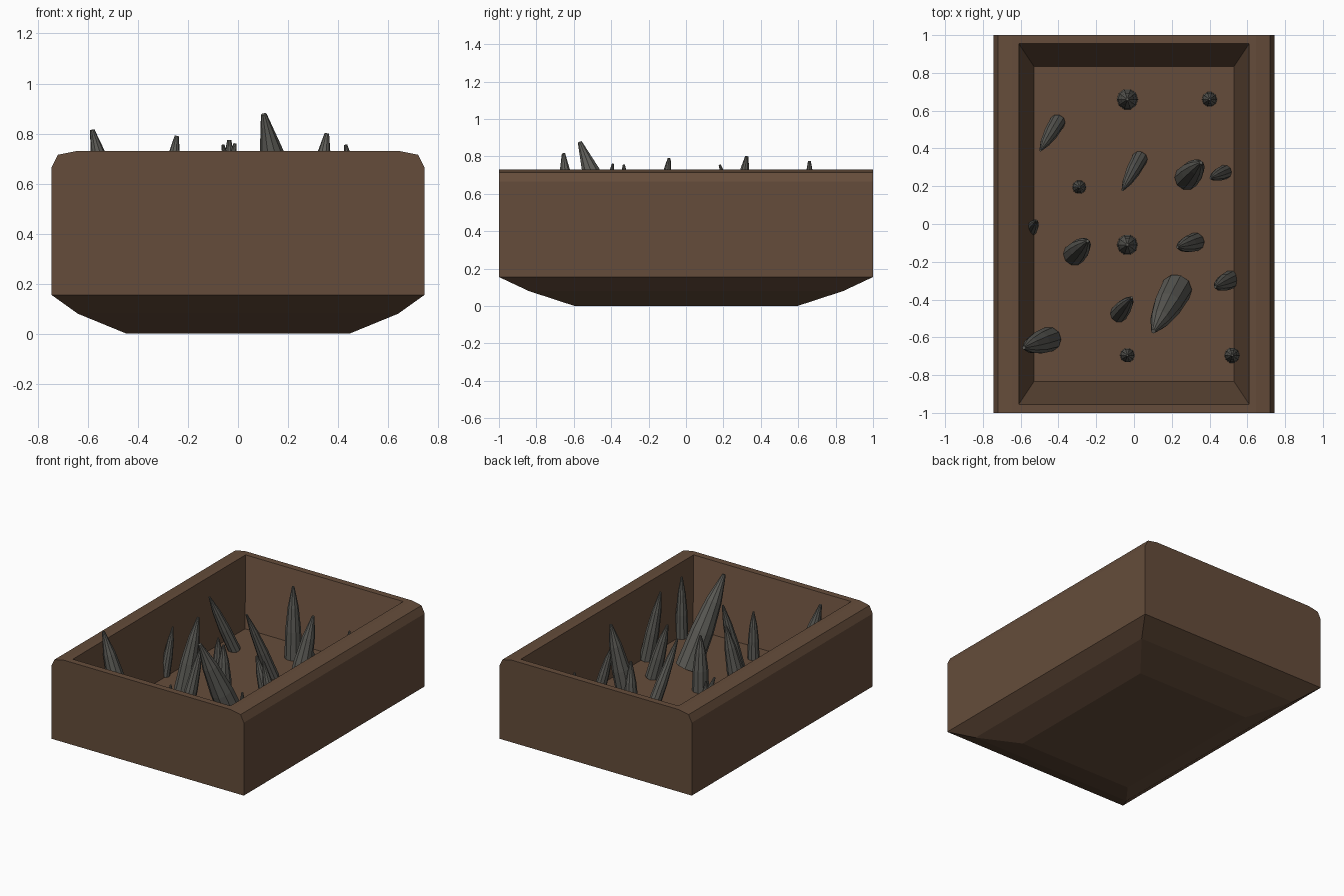
import bpy, bmesh, math
from mathutils import Vector

if "Cube" in bpy.data.objects:
    bpy.data.objects.remove(bpy.data.objects["Cube"])


def material(name, rgb):
    m = bpy.data.materials.new(name)
    m.diffuse_color = (*rgb, 1)
    m.use_nodes = True
    m.node_tree.nodes["Principled BSDF"].inputs["Base Color"].default_value = m.diffuse_color
    return m


brown = material("brown_wood", (0.13, 0.073, 0.043))
grey = material("dark_grey_stone", (0.112, 0.11, 0.098))


def loft(name, rings, mat):
    """Skin a closed solid through rings of equal point count, capping both ends."""
    bm = bmesh.new()
    loops = [[bm.verts.new(p) for p in ring] for ring in rings]
    n = len(loops[0])
    for a, b in zip(loops, loops[1:]):
        for i in range(n):
            j = (i + 1) % n
            bm.faces.new((a[i], a[j], b[j], b[i]))
    bm.faces.new(loops[0][::-1])
    bm.faces.new(loops[-1])
    bmesh.ops.recalc_face_normals(bm, faces=bm.faces)
    me = bpy.data.meshes.new(name)
    bm.to_mesh(me)
    bm.free()
    me.materials.append(mat)
    ob = bpy.data.objects.new(name, me)
    bpy.context.collection.objects.link(ob)
    return ob


def rect(x, y, z):
    return [(-x, -y, z), (x, -y, z), (x, y, z), (-x, y, z)]


# Pit box: tapered underside, straight walls, bevelled rim, sloping hollow
FLOOR = 0.28
loft("pit_box", [rect(*r) for r in (
    (0.445, 0.595, 0), (0.64, 0.84, 0.08), (0.745, 1, 0.155),
    (0.745, 1, 0.665), (0.72, 1, 0.715), (0.645, 1, 0.73),
    (0.61, 0.955, 0.73), (0.53, 0.835, FLOOR))], brown)


# Spikes: ten-sided, slightly bulging, blunt tip
def spike(name, base, tip, radius):
    base, tip = Vector(base), Vector(tip)
    axis = tip - base
    turn = Vector((0, 0, 1)).rotation_difference(axis)
    rings = []
    for t, k in ((0, 1), (0.4, 0.9), (0.72, 0.62), (1, 0.14)):
        rings.append([base + axis * t + turn @ Vector((
            radius * k * math.cos(a), radius * k * math.sin(a), 0))
            for a in (math.tau * i / 10 for i in range(10))])
    loft(name, rings, grey)


# Upright spikes: x, y, tip height, radius
upright = [
    (-0.035, 0.66, 0.775, 0.056), (0.40, 0.66, 0.58, 0.04),
    (-0.29, 0.195, 0.525, 0.037), (-0.035, -0.11, 0.66, 0.055),
    (-0.035, -0.695, 0.605, 0.039), (0.52, -0.695, 0.70, 0.042),
]
for i, (x, y, z, r) in enumerate(upright):
    spike(f"upright_spike_{i + 1}", (x, y, FLOOR - 0.01), (x, y, z), r)

# Leaning spikes: base x, y, tip x, y, z, radius
leaning = [
    (-0.405, 0.54, -0.495, 0.39, 0.683, 0.042),
    (0.03, 0.345, -0.06, 0.18, 0.755, 0.042),
    (0.28, 0.245, 0.355, 0.325, 0.80, 0.066),
    (0.48, 0.275, 0.405, 0.243, 0.60, 0.038),
    (-0.545, -0.03, -0.517, 0.018, 0.61, 0.033),
    (-0.315, -0.16, -0.245, -0.09, 0.79, 0.06),
    (0.325, -0.095, 0.23, -0.123, 0.66, 0.049),
    (0.51, -0.295, 0.43, -0.333, 0.755, 0.049),
    (-0.08, -0.475, -0.012, -0.39, 0.76, 0.046),
    (-0.45, -0.61, -0.583, -0.655, 0.815, 0.066),
    (0.225, -0.345, 0.103, -0.568, 0.877, 0.083),
]
for i, (bx, by, tx, ty, tz, r) in enumerate(leaning):
    spike(f"leaning_spike_{i + 1}", (bx, by, FLOOR), (tx, ty, tz), r)
